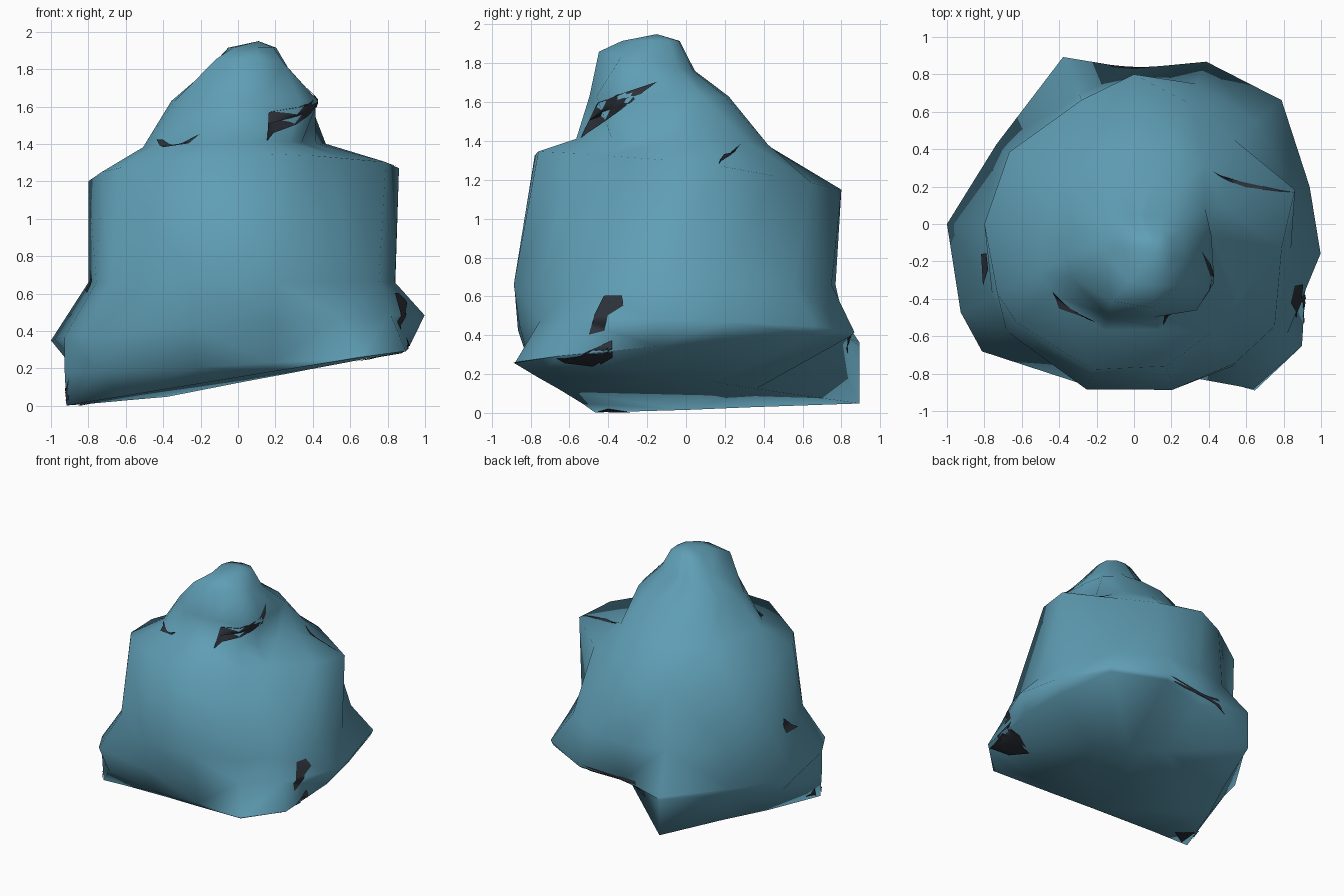
import bpy, bmesh, math
from mathutils import Vector
from mathutils.bvhtree import BVHTree

if "Cube" in bpy.data.objects:
    bpy.data.objects.remove(bpy.data.objects["Cube"])

# Directions (degrees) of the ridge lines running up the lump
ANGLES = [-9, 12, 40, 66, 90, 113, 150, 180, 207, 220, 254, 283, 306, 324]

# Each ring: (height, slope in x, slope in y), then a radius per direction
RINGS = [
    # tilted underside, cut away at the back right
    ((0.133, 0.157, -0.028), (.37, .29, .24, .26, .36, .97, .69, .75, 1.03, .83, .68, .78, 1.10, 1.11)),
    # lower lip of the skirt
    ((0.29, 0.07, 0.09), (.94, .90, 1.01, .92, .75, .97, .79, .90, 1.04, .98, .80, .82, 1.09, 1.11)),
    # upper edge of the skirt
    ((0.415, 0.065, -0.03), (1.01, .96, 1.03, .95, .83, .97, .85, 1.0, 1.04, 1.06, .90, .88, .93, 1.01)),
    # waist
    ((0.66, 0.0, 0.0), (.85, .86, .86, .82, .77, .75, .76, .80, .85, .89, .92, .91, .92, .93)),
    # shoulder
    ((1.245, 0.055, -0.12), (.80, .88, .70, .71, .80, .72, .77, .80, .82, .82, .81, .78, .71, .69)),
    # neck, tucked in under the head at the front right
    ((1.39, 0.03, -0.03), (.42, .48, .50, .46, .42, .42, .44, .47, .57, .58, .59, .58, .47, .42)),
    # head
    ((1.63, 0.0, 0.0), (.42, .39, .31, .24, .21, .22, .28, .33, .40, .44, .51, .51, .57, .53)),
    ((1.77, 0.0, -0.2), (.26, .17, .07, .05, .03, .03, .05, .11, .16, .21, .43, .46, .41, .33)),
]
CROWN = Vector((0.11, -0.15, 1.95))

# Dark painted patches: projection direction, then rough corner points
PATCHES = {
    "head_side": ((-1, 0, 0), [(.24, -.54, 1.41), (.40, -.45, 1.6), (.38, -.15, 1.70)]),
    "skirt_top_blob": ((-1, 0, 0), [(.89, -.5, .40), (.94, -.42, .42), (.9, -.40, .5), (.87, -.32, .55),
                                    (.85, -.33, .6), (.86, -.42, .6), (.88, -.47, .5)]),
    "skirt_side": ((-1, 0, 0), [(.87, -.67, .24), (.92, -.5, .22), (.95, -.38, .29), (.96, -.38, .37)]),
    "front_corner": ((0, 1, 0), [(-.93, -.5, .03), (-.91, -.52, .03), (-.90, -.55, .15)]),
    "left_corner": (None, [(-.95, -.4, .03), (-.94, -.28, .03), (-.96, -.38, .10)]),
    "left_waist": (None, [(-.82, -.16, .62), (-.79, -.16, .74), (-.80, -.33, .60)]),
    "head_foot": ((0, 0, -1), [(-.43, -.36, 1.40), (-.40, -.45, 1.40), (-.2, -.52, 1.40), (-.34, -.45, 1.44)]),
    "shoulder_strip": (None, [(.44, .29, 1.41), (.86, .17, 1.30), (.60, .20, 1.34)]),
    "back_crease": (None, [(.40, .84, .42), (-.20, .85, .30), (-.12, .83, .40)]),
    "underside": ((0, 0, 1), [(-.86, -.46, 0), (-.74, -.40, .02), (-.84, -.28, 0)]),
}


def material(name, colour):
    mat = bpy.data.materials.new(name)
    mat.diffuse_color = (*colour, 1.0)
    mat.use_nodes = True
    mat.node_tree.nodes["Principled BSDF"].inputs["Base Color"].default_value = mat.diffuse_color
    return mat


def make_object(name, bm, mat):
    mesh = bpy.data.meshes.new(name)
    bm.to_mesh(mesh)
    bm.free()
    mesh.materials.append(mat)
    obj = bpy.data.objects.new(name, mesh)
    bpy.context.collection.objects.link(obj)
    bpy.ops.object.select_all(action='DESELECT')
    bpy.context.view_layer.objects.active = obj
    obj.select_set(True)
    bpy.ops.object.shade_smooth_by_angle(angle=math.radians(80))


def add_ring(bm, plane, radii):
    """One closed outline lying on a sloping plane."""
    z0, sx, sy = plane
    verts = []
    for angle, r in zip(ANGLES, radii):
        x = r * math.cos(math.radians(angle))
        y = r * math.sin(math.radians(angle))
        verts.append(bm.verts.new((x, y, max(0.0, z0 + sx * x + sy * y))))
    return verts


def drop(point, direction, tree):
    """Nearest surface point, or the one met when projecting along a direction."""
    if direction:
        d = Vector(direction)
        hit, normal, _, _ = tree.ray_cast(point - d * 0.6, d)
        if hit and (hit - point).length < 0.3:
            return hit, normal
    hit, normal, _, _ = tree.find_nearest(point)
    return hit, normal


def add_patch(name, direction, corners, tree, mat):
    """Thin painted plate that follows the body surface."""
    bm = bmesh.new()
    bm.faces.new([bm.verts.new(c) for c in corners])
    bmesh.ops.triangulate(bm, faces=bm.faces[:])
    bmesh.ops.subdivide_edges(bm, edges=bm.edges[:], cuts=5, use_grid_fill=True)
    average = Vector()
    for v in bm.verts:
        point, normal = drop(v.co.copy(), direction, tree)
        v.co = point + normal * 0.007
        average += normal
    bm.normal_update()
    if sum(f.normal.dot(average) * f.calc_area() for f in bm.faces) < 0:
        bmesh.ops.reverse_faces(bm, faces=bm.faces[:])
    make_object(name + "_patch", bm, mat)


teal = material("dusty teal", (0.115, 0.34, 0.46))
dark = material("charcoal", (0.025, 0.03, 0.04))

# Loft the rings into one closed body
bm = bmesh.new()
loops = [add_ring(bm, plane, radii) for plane, radii in RINGS]
# Last small ring is the one below, drawn in towards the crown
loops.append([bm.verts.new((*(v.co.lerp(CROWN, 0.4)).xy, 1.915)) for v in loops[-1]])
count = len(ANGLES)
for low, high in zip(loops, loops[1:]):
    for i in range(count):
        j = (i + 1) % count
        bm.faces.new((low[i], low[j], high[j], high[i]))

# Underside and crown
bm.faces.new(loops[0][::-1])
top = bm.verts.new(CROWN)
for i in range(count):
    bm.faces.new((loops[-1][i], loops[-1][(i + 1) % count], top))
bmesh.ops.triangulate(bm, faces=bm.faces[:])
bmesh.ops.recalc_face_normals(bm, faces=bm.faces[:])
surface = BVHTree.FromBMesh(bm)
make_object("lumpy_body", bm, teal)

# Dark patches
for name, (direction, corners) in PATCHES.items():
    add_patch(name, direction, corners, surface, dark)
